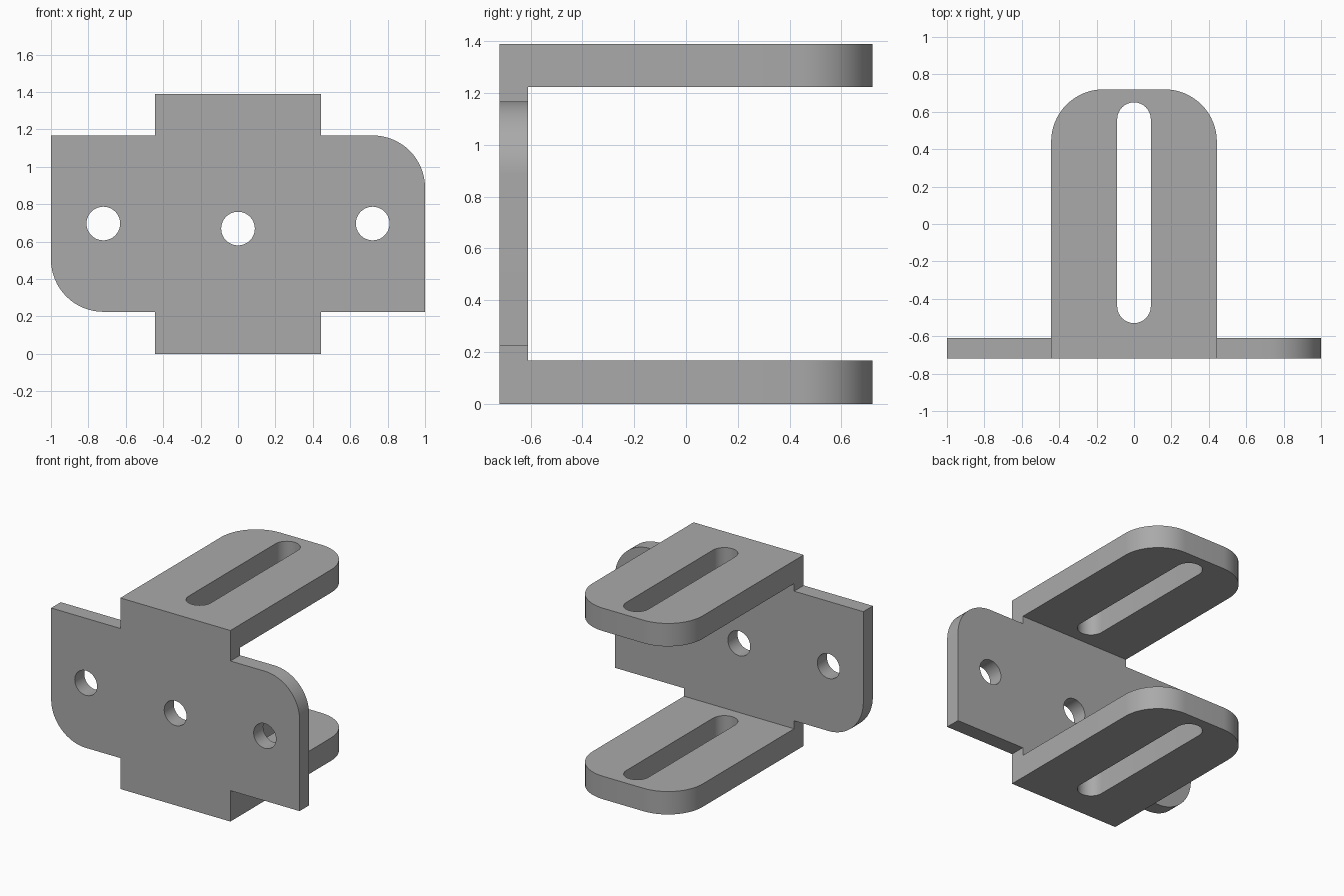
import bpy
import bmesh
from math import cos, sin, pi
from mathutils import Vector

cube = bpy.data.objects.get("Cube")
if cube:
    bpy.data.objects.remove(cube, do_unlink=True)

WIDE, DEEP, TALL = 1.0, 0.72, 1.39
ARM, ARM_THICK, PLATE_THICK = 0.443, 0.167, 0.11
ROUND, HOLE = 0.28, 0.09

steel = bpy.data.materials.new("grey steel")
steel.use_nodes = True
colour = (0.4, 0.4, 0.4, 1)
steel.diffuse_color = colour
steel.node_tree.nodes["Principled BSDF"].inputs["Base Color"].default_value = colour


def arc(cx, cy, r, start, sweep, steps=16):
    """Points along a circular arc, angles in quarter turns."""
    angles = [(start + sweep * i / steps) * pi / 2 for i in range(steps + 1)]
    return [(cx + r * cos(a), cy + r * sin(a)) for a in angles]


def prism(name, outline, place, push):
    """Extrude a flat outline; place maps (u, v) into space."""
    bm = bmesh.new()
    face = bm.faces.new([bm.verts.new(place(u, v)) for u, v in outline])
    moved = bmesh.ops.extrude_face_region(bm, geom=[face])["geom"]
    bmesh.ops.translate(bm, vec=Vector(push),
                        verts=[g for g in moved if isinstance(g, bmesh.types.BMVert)])
    bmesh.ops.recalc_face_normals(bm, faces=bm.faces)
    mesh = bpy.data.meshes.new(name)
    bm.to_mesh(mesh)
    bm.free()
    mesh.materials.append(steel)
    obj = bpy.data.objects.new(name, mesh)
    bpy.context.collection.objects.link(obj)
    return obj


def combine(target, other, operation):
    """Apply a boolean and discard the second solid."""
    mod = target.modifiers.new(operation.lower(), "BOOLEAN")
    mod.operation, mod.solver, mod.object = operation, "EXACT", other
    bpy.context.view_layer.objects.active = target
    bpy.ops.object.modifier_apply(modifier=mod.name)
    bpy.data.objects.remove(other, do_unlink=True)


# Upright plate with two wings, each rounded at one opposite corner
low, high = 0.225, 1.168
outline = [(-ARM, 0), (ARM, 0), (ARM, low), (WIDE, low)]
outline += arc(WIDE - ROUND, high - ROUND, ROUND, 0, 1)
outline += [(ARM, high), (ARM, TALL), (-ARM, TALL), (-ARM, high), (-WIDE, high)]
outline += arc(-WIDE + ROUND, low + ROUND, ROUND, 2, 1)
outline += [(-ARM, low)]
bracket = prism("bracket", outline, lambda u, v: (u, -DEEP, v), (0, PLATE_THICK, 0))

# Bottom and top arms with rounded ends and long slots
arm_outline = [(-ARM, -DEEP), (ARM, -DEEP)]
arm_outline += arc(ARM - ROUND, DEEP - ROUND, ROUND, 0, 1)
arm_outline += arc(ROUND - ARM, DEEP - ROUND, ROUND, 1, 1)
slot = arc(0, 0.56, HOLE, 0, 2) + arc(0, -0.44, HOLE, 2, 2)
for name, z in (("bottom_arm", 0), ("top_arm", TALL - ARM_THICK)):
    arm = prism(name, arm_outline, lambda u, v: (u, v, z), (0, 0, ARM_THICK))
    cutter = prism("slot_cutter", slot, lambda u, v: (u, v, z - 0.1), (0, 0, ARM_THICK + 0.2))
    combine(arm, cutter, "DIFFERENCE")
    combine(bracket, arm, "UNION")

# Bolt holes through the plate
for x, z in ((-0.72, 0.697), (0, 0.67), (0.72, 0.697)):
    ring = arc(x, z, HOLE, 0, 4, 40)[:-1]
    cutter = prism("hole_cutter", ring, lambda u, v: (u, -DEEP - 0.1, v), (0, PLATE_THICK + 0.2, 0))
    combine(bracket, cutter, "DIFFERENCE")

# Smooth the curved walls, keep edges sharp
bpy.ops.object.select_all(action="DESELECT")
bracket.select_set(True)
bpy.context.view_layer.objects.active = bracket
bpy.ops.object.shade_smooth_by_angle(angle=pi / 6)
